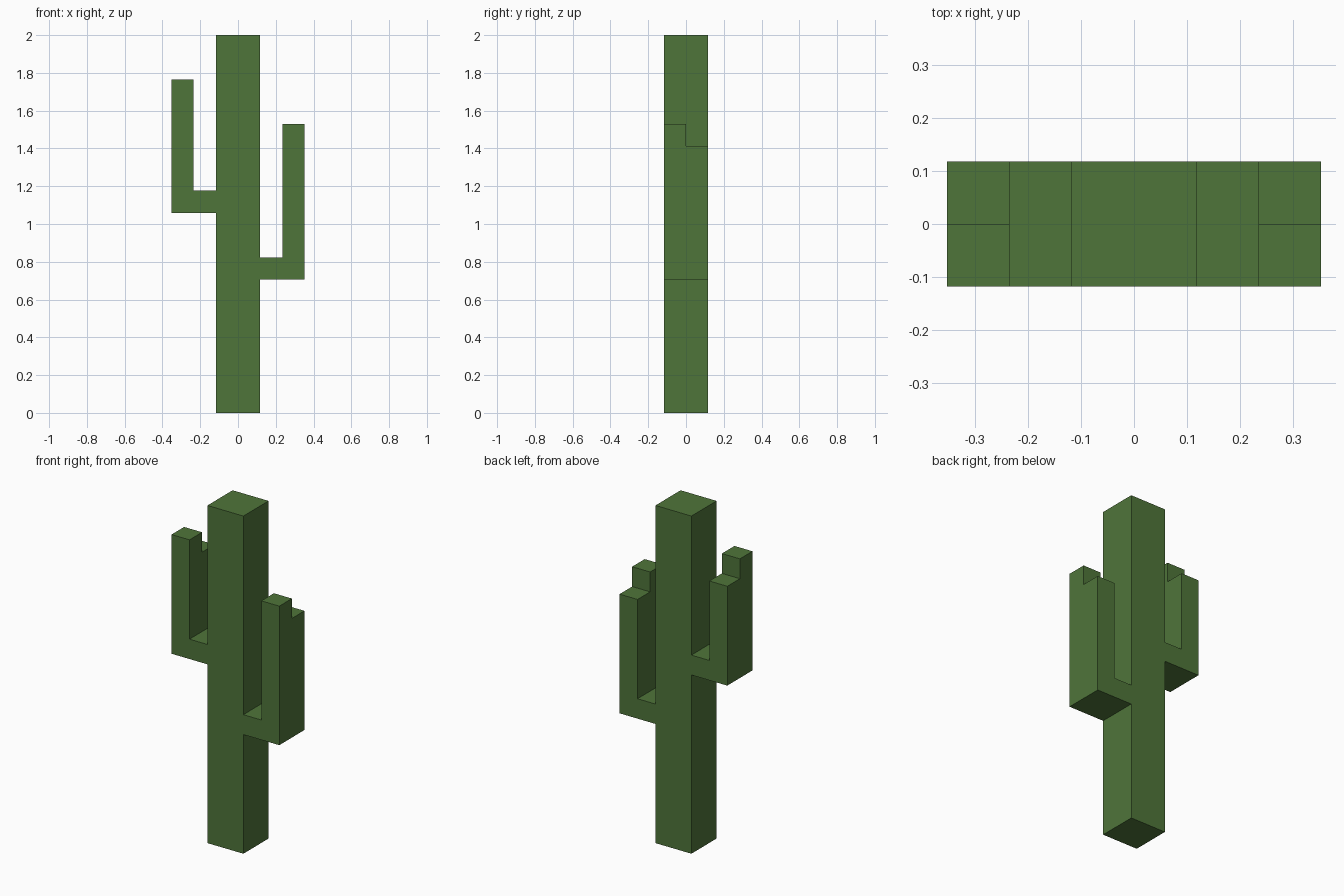
import bpy
import bmesh
from mathutils import Vector

default = bpy.data.objects.get("Cube")
if default:
    bpy.data.objects.remove(default, do_unlink=True)

U = 2 / 17  # block size: the trunk is 17 blocks tall

green = bpy.data.materials.new("cactus green")
green.use_nodes = True
colour = (0.078, 0.178, 0.042, 1)
green.diffuse_color = colour
green.node_tree.nodes["Principled BSDF"].inputs["Base Color"].default_value = colour


def finish(name, bm):
    """Scale from blocks to units and turn the bmesh into an object."""
    bmesh.ops.scale(bm, vec=(U, U, U), verts=bm.verts)
    bmesh.ops.recalc_face_normals(bm, faces=bm.faces)
    mesh = bpy.data.meshes.new(name)
    bm.to_mesh(mesh)
    bm.free()
    mesh.materials.append(green)
    obj = bpy.data.objects.new(name, mesh)
    bpy.context.collection.objects.link(obj)
    return obj


def trunk():
    bm = bmesh.new()
    bmesh.ops.create_cube(bm, size=1)
    bmesh.ops.scale(bm, vec=(2, 2, 17), verts=bm.verts)
    bmesh.ops.translate(bm, vec=(0, 0, 8.5), verts=bm.verts)
    return finish("trunk", bm)


def arm(name, side, base, top):
    """L-shaped arm, two blocks deep, with the front half of its tip raised."""
    profile = [(1, base), (3, base), (3, top), (2, top), (2, base + 1), (1, base + 1)]
    bm = bmesh.new()
    layers = [[bm.verts.new((side * x, y, z)) for x, z in profile] for y in (-1, 0, 1)]
    bm.faces.new(layers[0])
    bm.faces.new(layers[-1])
    n = len(profile)
    for a, b in zip(layers, layers[1:]):
        for i in range(n):
            j = (i + 1) % n
            bm.faces.new((a[i], a[j], b[j], b[i]))
    bmesh.ops.recalc_face_normals(bm, faces=bm.faces)

    # raised front block of the tip
    tip = [f for f in bm.faces
           if all(v.co.z == top and v.co.y <= 0 for v in f.verts)]
    raised = bmesh.ops.extrude_discrete_faces(bm, faces=tip)["faces"]
    verts = {v for f in raised for v in f.verts}
    bmesh.ops.translate(bm, vec=Vector((0, 0, 1)), verts=list(verts))
    return finish(name, bm)


trunk()
arm("left_arm", 1, 6, 12)
arm("right_arm", -1, 9, 14)
